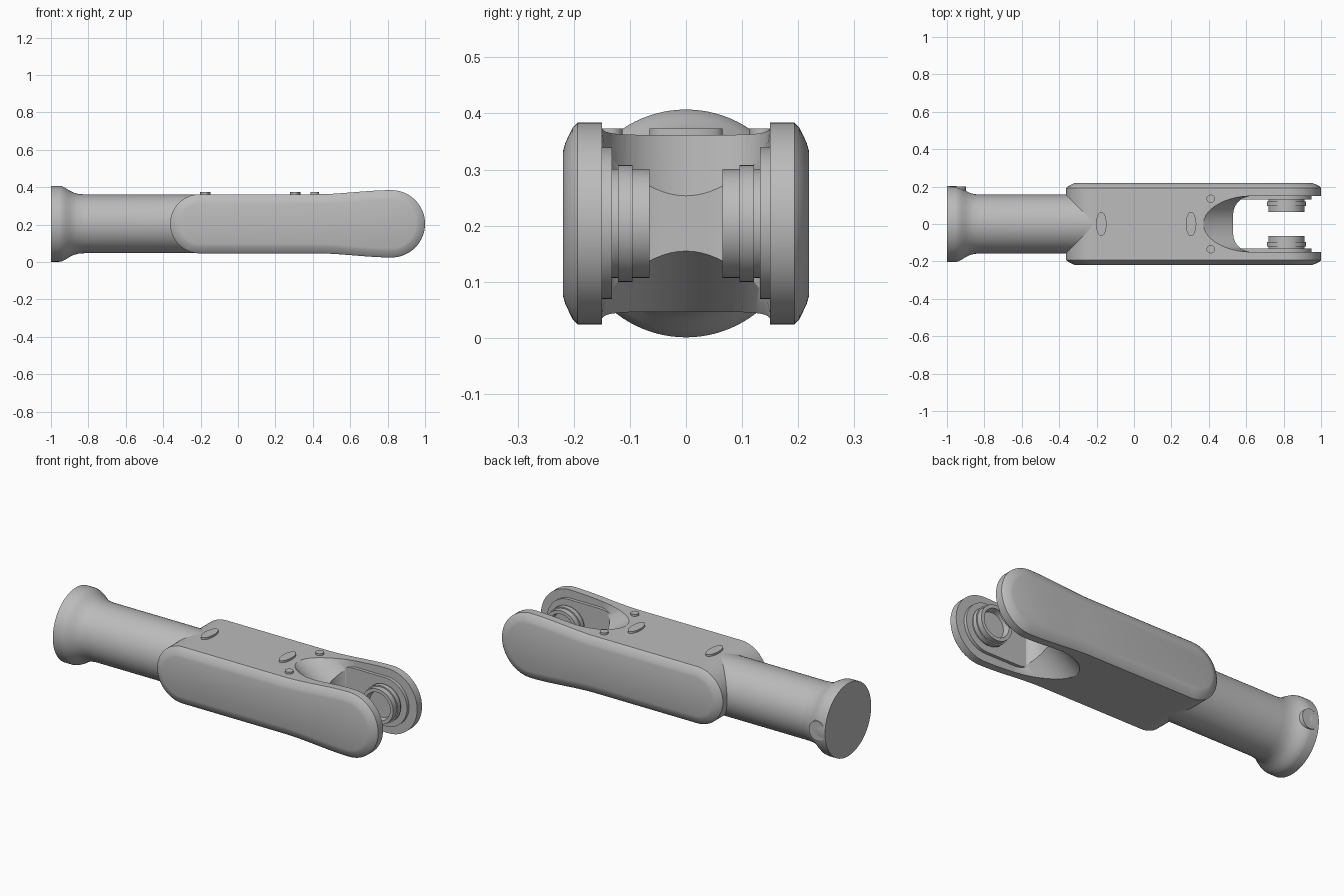
import bpy, bmesh, math
from mathutils import Vector

if "Cube" in bpy.data.objects:
    bpy.data.objects.remove(bpy.data.objects["Cube"])

ZC = 0.204          # height of the long axis
HUB_X = 0.815       # centre of the fork hubs
grey = bpy.data.materials.new("plain grey")
grey.use_nodes = True
grey.diffuse_color = (0.5, 0.5, 0.5, 1)
grey.node_tree.nodes["Principled BSDF"].inputs["Base Color"].default_value = (0.5, 0.5, 0.5, 1)


def loft(name, rings):
    """Skin a list of equal-length rings and cap both ends."""
    bm = bmesh.new()
    loops = [[bm.verts.new(p) for p in ring] for ring in rings]
    n = len(loops[0])
    for a, b in zip(loops, loops[1:]):
        for i in range(n):
            j = (i + 1) % n
            bm.faces.new((a[i], a[j], b[j], b[i]))
    bm.faces.new(loops[0])
    bm.faces.new(loops[-1])
    bmesh.ops.recalc_face_normals(bm, faces=bm.faces)
    mesh = bpy.data.meshes.new(name)
    bm.to_mesh(mesh)
    bm.free()
    obj = bpy.data.objects.new(name, mesh)
    bpy.context.collection.objects.link(obj)
    mesh.materials.append(grey)
    return obj


def ring(centre, u, v, ru, rv=None, n=64):
    """Ellipse of points in the plane of u and v."""
    rv = ru if rv is None else rv
    c, u, v = Vector(centre), Vector(u), Vector(v)
    return [c + u * ru * math.cos(t) + v * rv * math.sin(t)
            for t in (2 * math.pi * i / n for i in range(n))]


def smooth(obj):
    bpy.ops.object.select_all(action='DESELECT')
    obj.select_set(True)
    bpy.context.view_layer.objects.active = obj
    bpy.ops.object.shade_smooth_by_angle(angle=math.radians(28))


def arc(cx, cy, r, start, end, n):
    return [(cx + r * math.cos(math.radians(start + (end - start) * i / n)),
             cy + r * math.sin(math.radians(start + (end - start) * i / n)))
            for i in range(n + 1)]


X, Y, Z = (1, 0, 0), (0, 1, 0), (0, 0, 1)


# Body: side outline swelling gently towards the fork tip
def outline(inset):
    small, large = 0.158 - inset, 0.18 - inset
    swell = []
    for i in range(1, 13):
        f = i / 13
        swell.append((0.42 + 0.4 * f, small + (large - small) * f * f * (3 - 2 * f)))
    pts = arc(-0.205, 0, small, 90, 270, 32)
    pts += [(0.42, -small)] + [(x, -h) for x, h in swell]
    pts += arc(0.82, 0, large, -90, 90, 32)
    pts += [(x, h) for x, h in reversed(swell)] + [(0.42, small)]
    return pts


edge = [(0.219, 0.05), (0.215, 0.036), (0.202, 0.009), (0.193, 0)]
sections = [(-y, d) for y, d in edge] + [(y, d) for y, d in reversed(edge)]
body = loft("body", [[(x, y, ZC + z) for x, z in outline(d)] for y, d in sections])

# Cutters: rounded fork slot and the two slanted scoops
slot_pts = arc(0.63, 0.05, 0.1, 90, 180, 12) + arc(0.63, -0.05, 0.1, 180, 270, 12)
slot_pts += [(1.2, -0.15), (1.2, 0.15)]
cutters = [loft("slot_cutter", [[(x, y, z) for x, y in slot_pts] for z in (-0.2, 0.6)])]
for s in (1, -1):
    along = Vector((0.825, 0, -0.566 * s))
    across = Vector((0.566, 0, 0.825 * s))
    start = Vector((0.37, 0, ZC + 0.159 * s)) + across * 0.149
    cutters.append(loft("scoop_cutter", [ring(start + along * t, across, Y, 0.149)
                                         for t in (-0.4, 0.35)]))
bpy.context.view_layer.objects.active = body
for cutter in cutters:
    cutter.hide_render = True
    mod = body.modifiers.new("cut", 'BOOLEAN')
    mod.object = cutter
    mod.operation = 'DIFFERENCE'
    mod.solver = 'EXACT'
    bpy.ops.object.modifier_apply(modifier=mod.name)
    bpy.data.objects.remove(cutter)
smooth(body)

# Handle with flared end
flare = [(-1, 0.203), (-0.955, 0.203), (-0.94, 0.2), (-0.92, 0.19), (-0.9, 0.177),
         (-0.88, 0.167), (-0.855, 0.16), (-0.82, 0.157), (-0.1, 0.157)]
smooth(loft("handle", [ring((x, 0, ZC), Y, Z, r, n=96) for x, r in flare]))

# Small tab on the back of the flare
smooth(loft("flare_tab", [ring((-0.949, y, ZC), X, Z, 0.05, 0.055) for y in (0.1, 0.201)]))

# Fork bosses and stepped, hollow hubs
hub = [(0.14, 0.097), (0.121, 0.097), (0.121, 0.104), (0.095, 0.104), (0.095, 0.097),
       (0.065, 0.097), (0.065, 0.078), (0.1, 0.072)]
for side, s in (("left", 1), ("right", -1)):
    stadium = arc(0.62, ZC, 0.135, 90, 270, 24) + arc(HUB_X, ZC, 0.135, -90, 90, 24)
    # keep the inner end buried in the solid web
    stadium = [(max(x, 0.56), z) for x, z in stadium]
    smooth(loft(side + "_boss", [[(x, y * s, z) for x, z in stadium] for y in (0.132, 0.16)]))
    smooth(loft(side + "_hub", [ring((HUB_X, y * s, ZC), X, Z, r) for y, r in hub]))

# Top buttons
buttons = [("rear_button", -0.175, 0, 0.028, 0.065), ("front_button", 0.305, 0, 0.028, 0.065),
           ("left_stud", 0.41, 0.135, 0.022, 0.022), ("right_stud", 0.41, -0.135, 0.022, 0.022)]
for name, x, y, rx, ry in buttons:
    smooth(loft(name, [ring((x, y, z), X, Y, rx, ry, 40) for z in (0.34, 0.373)]))
